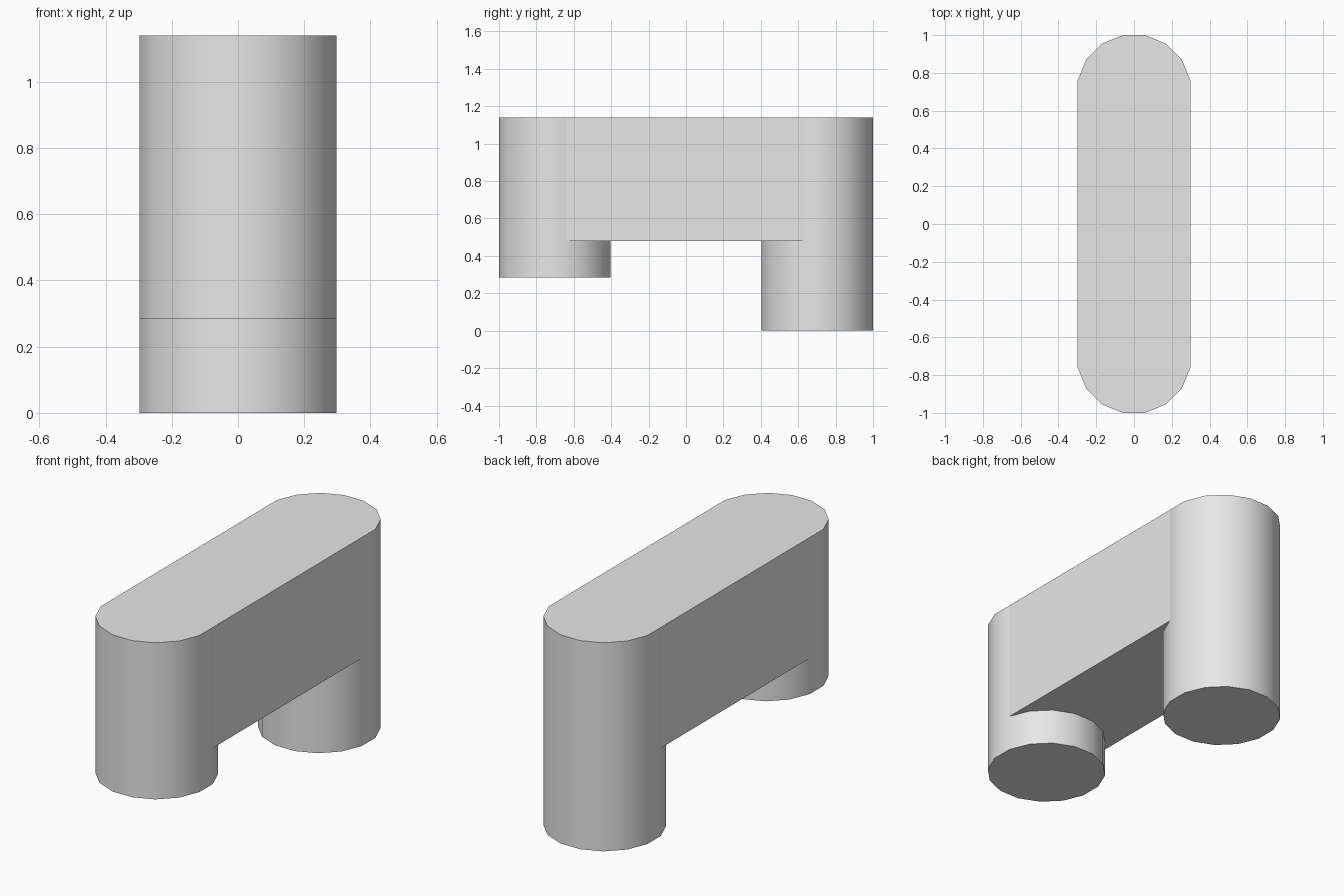
import bpy
import math

cube = bpy.data.objects.get("Cube")
if cube:
    bpy.data.objects.remove(cube, do_unlink=True)

SIDES = 16
HALF_WIDTH = 0.298
TOP = 1.14
RADIUS = HALF_WIDTH / math.cos(math.pi / SIDES)
LEG_Y = 1 - HALF_WIDTH

grey = bpy.data.materials.new("plain grey")
grey.use_nodes = True
grey.diffuse_color = (0.8, 0.8, 0.8, 1)
grey.node_tree.nodes["Principled BSDF"].inputs["Base Color"].default_value = (0.8, 0.8, 0.8, 1)


def finish(name):
    obj = bpy.context.object
    obj.name = name
    obj.data.materials.append(grey)
    bpy.ops.object.transform_apply(location=False, rotation=True, scale=True)
    return obj


def post(name, y, bottom):
    """Round post whose flat facets face along x and y."""
    bpy.ops.mesh.primitive_cylinder_add(
        vertices=SIDES, radius=RADIUS, depth=TOP - bottom,
        location=(0, y, (TOP + bottom) / 2), rotation=(0, 0, math.pi / SIDES))
    finish(name)
    bpy.ops.object.shade_smooth_by_angle(angle=math.radians(30))


# Short post in front, long post behind
post("front_post", -LEG_Y, 0.284)
post("back_post", LEG_Y, 0)

# Bridge meets the side facet of each post along its inner edge
bridge_bottom = 0.48
bridge_end = LEG_Y - RADIUS * math.sin(math.pi / SIDES)
bpy.ops.mesh.primitive_cube_add(size=1, location=(0, 0, (TOP + bridge_bottom) / 2))
bpy.context.object.scale = (2 * HALF_WIDTH, 2 * bridge_end, TOP - bridge_bottom)
finish("bridge")
